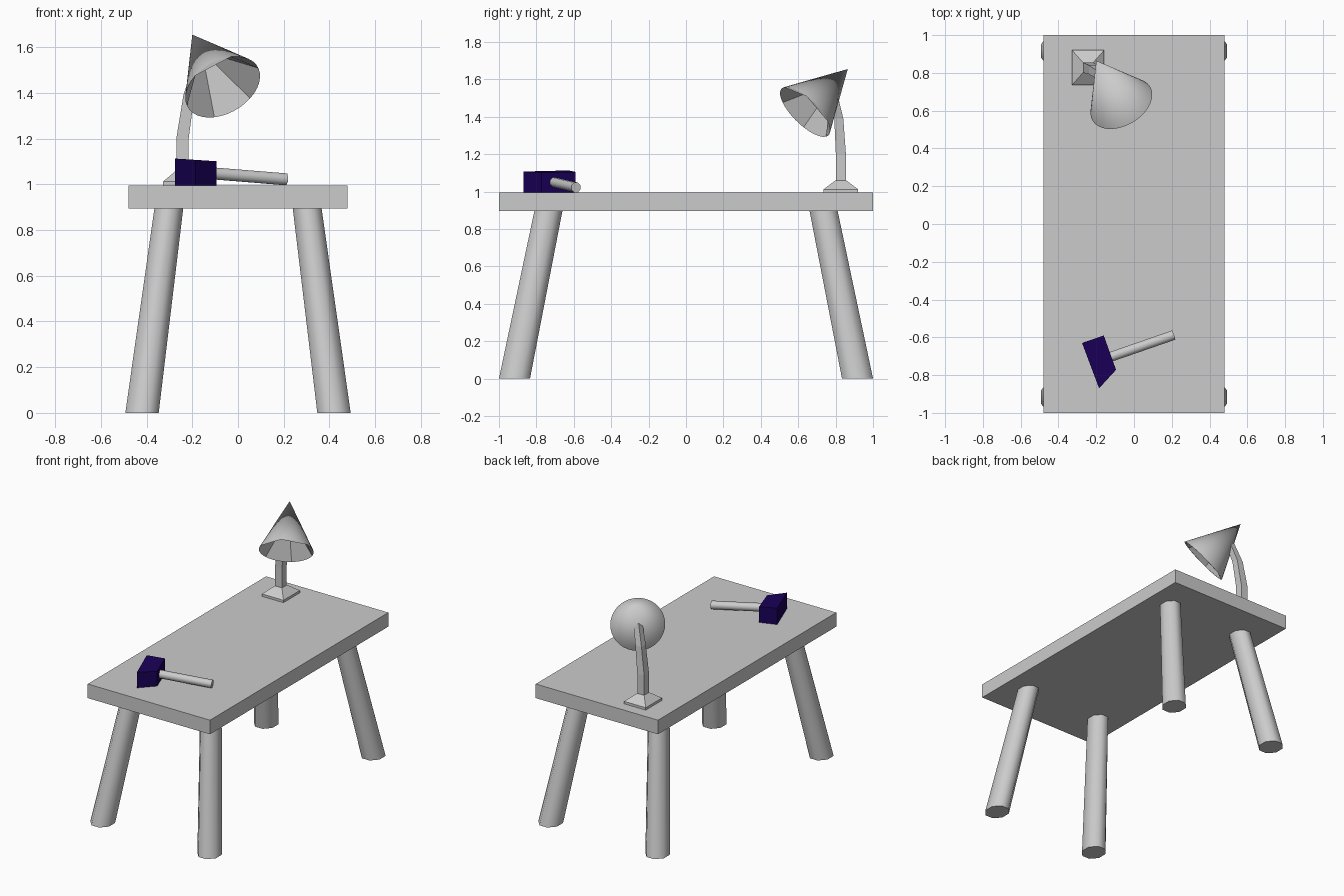
import bpy, bmesh
from math import pi, cos, sin
from mathutils import Vector

if "Cube" in bpy.data.objects:
    bpy.data.objects.remove(bpy.data.objects["Cube"])


def make(name, bm, smooth=None, color=None):
    bmesh.ops.recalc_face_normals(bm, faces=bm.faces)
    me = bpy.data.meshes.new(name)
    bm.to_mesh(me)
    bm.free()
    ob = bpy.data.objects.new(name, me)
    bpy.context.collection.objects.link(ob)
    if color:
        mat = bpy.data.materials.new(name)
        mat.diffuse_color = color
        mat.use_nodes = True
        mat.node_tree.nodes["Principled BSDF"].inputs["Base Color"].default_value = mat.diffuse_color
        me.materials.append(mat)
    if smooth:
        bpy.ops.object.select_all(action='DESELECT')
        bpy.context.view_layer.objects.active = ob
        ob.select_set(True)
        bpy.ops.object.shade_smooth_by_angle(angle=smooth)
    return ob


def loft(rings):
    """Skin a list of equal-length point rings and cap both ends."""
    bm = bmesh.new()
    vs = [[bm.verts.new(p) for p in r] for r in rings]
    n = len(vs[0])
    for a, b in zip(vs, vs[1:]):
        for i in range(n):
            j = (i + 1) % n
            bm.faces.new((a[i], a[j], b[j], b[i]))
    bm.faces.new(vs[0])
    bm.faces.new(vs[-1])
    return bm


def ring(c, u, v, n=8, off=pi / 8):
    c, u, v = Vector(c), Vector(u), Vector(v)
    return [c + u * cos(off + 2 * pi * i / n) + v * sin(off + 2 * pi * i / n)
            for i in range(n)]


def flat_ring(c, rx, ry, n=8):
    # half-widths measured across the flats
    k = 1 / cos(pi / n)
    return ring(c, (rx * k, 0, 0), (0, ry * k, 0), n, pi / n)


# table top
make("table_top", loft([flat_ring((0, 0, z), 0.48, 1, 4) for z in (0.895, 0.995)]))

# four splayed legs
for sx, nx in ((-1, "left"), (1, "right")):
    for sy, ny in ((-1, "front"), (1, "back")):
        make(f"{ny}_{nx}_leg", loft([
            flat_ring((sx * 0.42, sy * 0.917, 0), 0.073, 0.083),
            flat_ring((sx * 0.302, sy * 0.735, 0.9), 0.063, 0.075)]), smooth=0.9)

# lamp foot and bent square stem
X, Y = -0.243, 0.828
make("lamp_base", loft([flat_ring((X, Y, z), rx, ry, 4) for z, rx, ry in
                        ((0.995, 0.085, 0.092), (1.012, 0.085, 0.092), (1.06, 0.028, 0.028))]))
make("lamp_stem", loft([flat_ring(c, w, w, 4) for c, w in (
    ((X, Y, 1.05), 0.027), ((X, Y, 1.2), 0.027),
    ((-0.215, 0.817, 1.39), 0.024), ((-0.17, 0.785, 1.54), 0.02))]))

# lamp shade: smooth outer cone, faceted hollow inside
apex, rim_c, r, seg, sides = Vector((-0.2, 0.865, 1.655)), Vector((-0.067, 0.637, 1.426)), 0.177, 36, 6
axis = (rim_c - apex).normalized()
u = axis.orthogonal().normalized()
bm = bmesh.new()
rim = [bm.verts.new(p) for p in ring(rim_c, u * r, axis.cross(u) * r, seg, 0)]
tip = bm.verts.new(apex)
inner = bm.verts.new(rim_c - axis * 0.24)
for i in range(seg):
    bm.faces.new((rim[i], rim[(i + 1) % seg], tip)).smooth = True
step = seg // sides
for k in range(sides):
    bm.faces.new([inner] + [rim[(k * step + j) % seg] for j in range(step, -1, -1)])
make("lamp_shade", bm)

# hammer head
outline = [(-0.275, -0.63), (-0.16, -0.59), (-0.095, -0.772), (-0.185, -0.87)]
make("hammer_head", loft([
    [(x, y, 0.996) for x, y in outline],
    [(x, y, 1.095 - 0.065 * x) for x, y in outline]]), color=(0.01, 0.0, 0.1, 1))

# hammer handle
a, b = Vector((-0.16, -0.716, 1.052)), Vector((0.21, -0.588, 1.022))
d = (b - a).normalized()
side = d.cross(Vector((0, 0, 1))).normalized()
up = side.cross(d)
make("hammer_handle", loft([ring(p, side * 0.028, up * 0.028) for p in (a, b)]), smooth=0.9)
